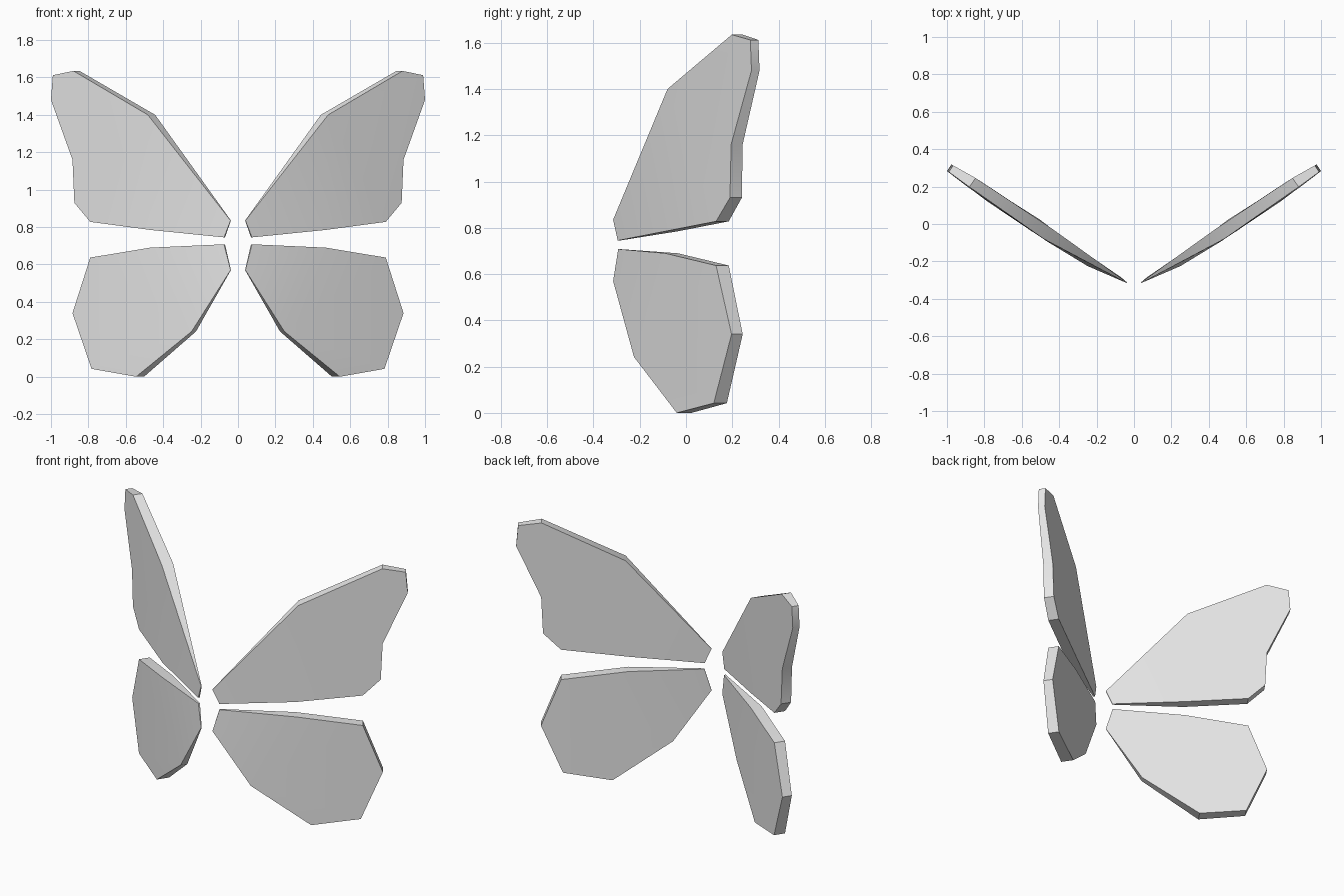
import bpy
import bmesh
import math

cube = bpy.data.objects.get("Cube")
if cube:
    bpy.data.objects.remove(cube, do_unlink=True)

# Single plain material
grey = bpy.data.materials.new("light_grey")
grey.use_nodes = True
colour = (0.8, 0.8, 0.8, 1.0)
grey.diffuse_color = colour
grey.node_tree.nodes["Principled BSDF"].inputs["Base Color"].default_value = colour

# Outline of each wing: front-face x, y, z and thickness toward the back.
# The first point is the thin root; the order runs along the lower edge first.
UPPER = [
    (0.040, -0.315, 0.835, 0.004),
    (0.075, -0.295, 0.745, 0.010),
    (0.470, -0.090, 0.785, 0.066),
    (0.790, 0.130, 0.828, 0.066),
    (0.875, 0.190, 0.930, 0.062),
    (0.885, 0.195, 1.160, 0.060),
    (1.000, 0.283, 1.480, 0.042),
    (0.990, 0.278, 1.612, 0.042),
    (0.880, 0.198, 1.635, 0.058),
    (0.482, -0.080, 1.400, 0.070),
]
LOWER = [
    (0.040, -0.315, 0.570, 0.004),
    (0.075, -0.293, 0.708, 0.010),
    (0.470, -0.090, 0.690, 0.066),
    (0.790, 0.130, 0.637, 0.066),
    (0.885, 0.197, 0.340, 0.058),
    (0.783, 0.120, 0.042, 0.068),
    (0.545, -0.040, 0.000, 0.076),
    (0.248, -0.225, 0.242, 0.042),
]
BACK = (-0.56, 0.83)   # direction of the wing's thickness


def wing(name, outline, side):
    """Tapered slab: flat blade outward, thinning toward the root."""
    bm = bmesh.new()
    front = [bm.verts.new((side * x, y, z)) for x, y, z, t in outline]
    back = [bm.verts.new((side * (x + BACK[0] * t), y + BACK[1] * t, z))
            for x, y, z, t in outline]
    last = len(outline) - 1
    # Each surface is a root panel and an outer blade
    for loop in (front, back):
        bm.faces.new([loop[0], loop[1], loop[2], loop[last]])
        bm.faces.new(loop[2:])
    # Rim
    for i in range(len(outline)):
        j = (i + 1) % len(outline)
        bm.faces.new([front[i], front[j], back[j], back[i]])
    bmesh.ops.recalc_face_normals(bm, faces=bm.faces)
    mesh = bpy.data.meshes.new(name)
    bm.to_mesh(mesh)
    bm.free()
    mesh.materials.append(grey)
    obj = bpy.data.objects.new(name, mesh)
    bpy.context.collection.objects.link(obj)
    return obj


wings = []
for label, side in (("left", 1), ("right", -1)):
    wings.append(wing(label + "_upper_wing", UPPER, side))
    wings.append(wing(label + "_lower_wing", LOWER, side))

# Soft blend from blade to root, crisp rim
bpy.ops.object.select_all(action="DESELECT")
for obj in wings:
    obj.select_set(True)
bpy.context.view_layer.objects.active = wings[0]
bpy.ops.object.shade_smooth_by_angle(angle=math.radians(30))
